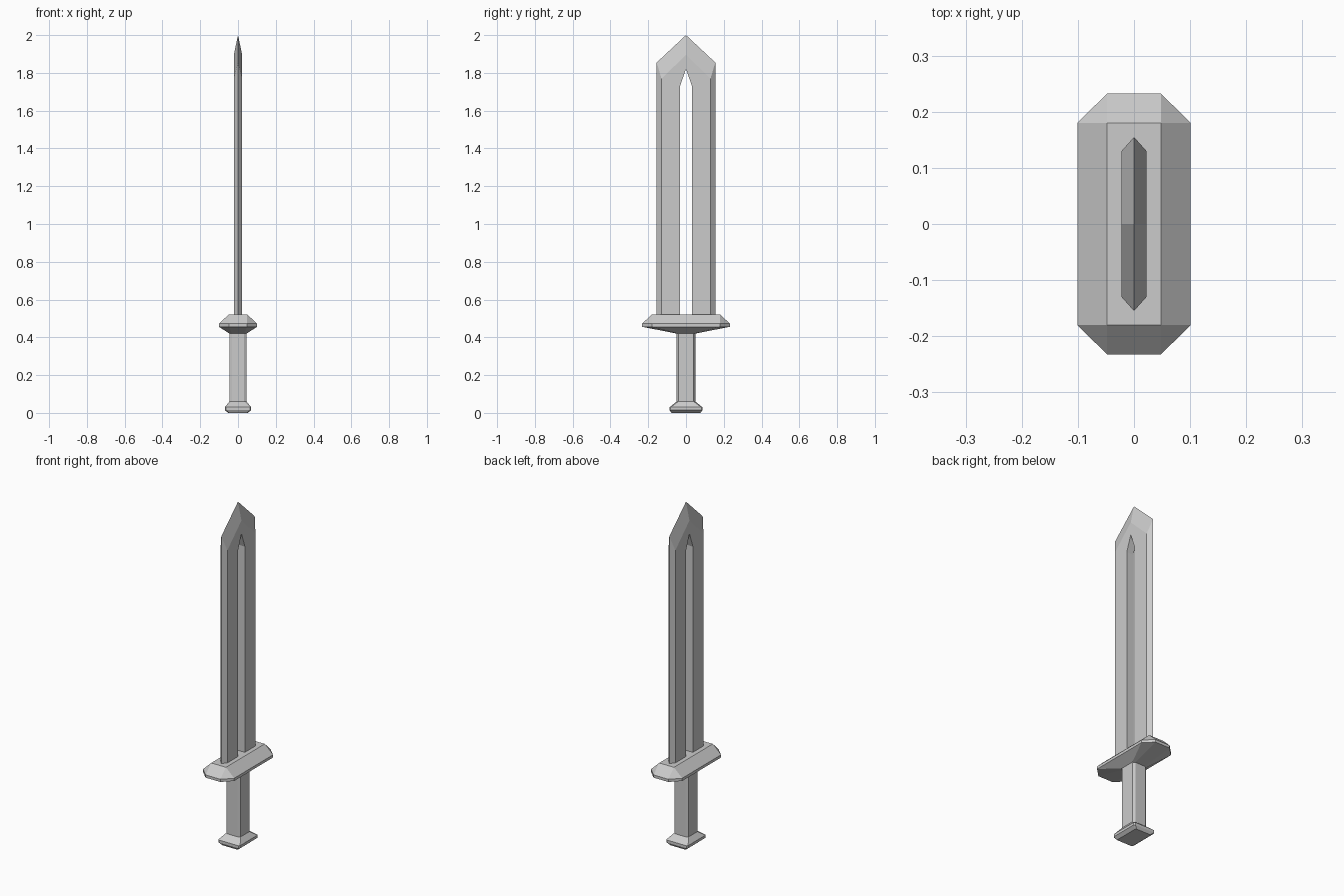
import bpy, bmesh

if "Cube" in bpy.data.objects:
    bpy.data.objects.remove(bpy.data.objects["Cube"])


def finish(bm, name):
    bmesh.ops.remove_doubles(bm, verts=bm.verts, dist=0.0005)
    bmesh.ops.dissolve_degenerate(bm, edges=bm.edges, dist=0.0001)
    bmesh.ops.recalc_face_normals(bm, faces=bm.faces)
    mesh = bpy.data.meshes.new(name)
    bm.to_mesh(mesh)
    bm.free()
    obj = bpy.data.objects.new(name, mesh)
    bpy.context.collection.objects.link(obj)
    return obj


def loft(name, rings):
    """Stack corner-cut rectangles: (z, half x, half y, cut x, cut y)."""
    bm = bmesh.new()
    loops = []
    for z, hx, hy, cx, cy in rings:
        ix, iy = hx - cx, hy - cy
        pts = [(hx, -iy), (hx, iy), (ix, hy), (-ix, hy),
               (-hx, iy), (-hx, -iy), (-ix, -hy), (ix, -hy)]
        loops.append([bm.verts.new((x, y, z)) for x, y in pts])
    for a, b in zip(loops, loops[1:]):
        for i in range(8):
            j = (i + 1) % 8
            bm.faces.new((a[i], a[j], b[j], b[i]))
    bm.faces.new(loops[0][::-1])
    bm.faces.new(loops[-1])
    return finish(bm, name)


# Pommel, grip and cross guard
loft("pommel", [(0, 0.052, 0.077, 0.006, 0.006), (0.015, 0.07, 0.087, 0.006, 0.006),
                (0.03, 0.07, 0.087, 0.006, 0.006), (0.06, 0.046, 0.05, 0.014, 0.009)])
loft("grip", [(0.06, 0.046, 0.05, 0.014, 0.009), (0.42, 0.046, 0.05, 0.014, 0.009)])
loft("guard", [(0.42, 0.046, 0.05, 0.014, 0.009), (0.456, 0.101, 0.2325, 0.053, 0.0525),
               (0.472, 0.101, 0.2325, 0.053, 0.0525), (0.522, 0.048, 0.18, 0, 0)])

# Slotted blade: one quarter repeated on both axes
T, BASE = 0.0223, 0.51
slot = [(0.032, BASE), (0.032, 1.73), (0, 1.82)]
ridge = [(0.13, BASE), (0.13, 1.77), (0, 1.895)]
edge = [(0.155, BASE), (0.155, 1.855), (0, 2.0)]
bm = bmesh.new()
for sx in (1, -1):
    for sy in (1, -1):
        cols = [[bm.verts.new((sx * x, sy * y, z)) for y, z in line]
                for line, x in ((slot, 0), (slot, T), (ridge, T), (edge, 0))]
        for a, b in zip(cols, cols[1:]):
            for i in range(2):
                bm.faces.new((a[i], a[i + 1], b[i + 1], b[i]))
        bm.faces.new([c[0] for c in cols])
finish(bm, "blade")
